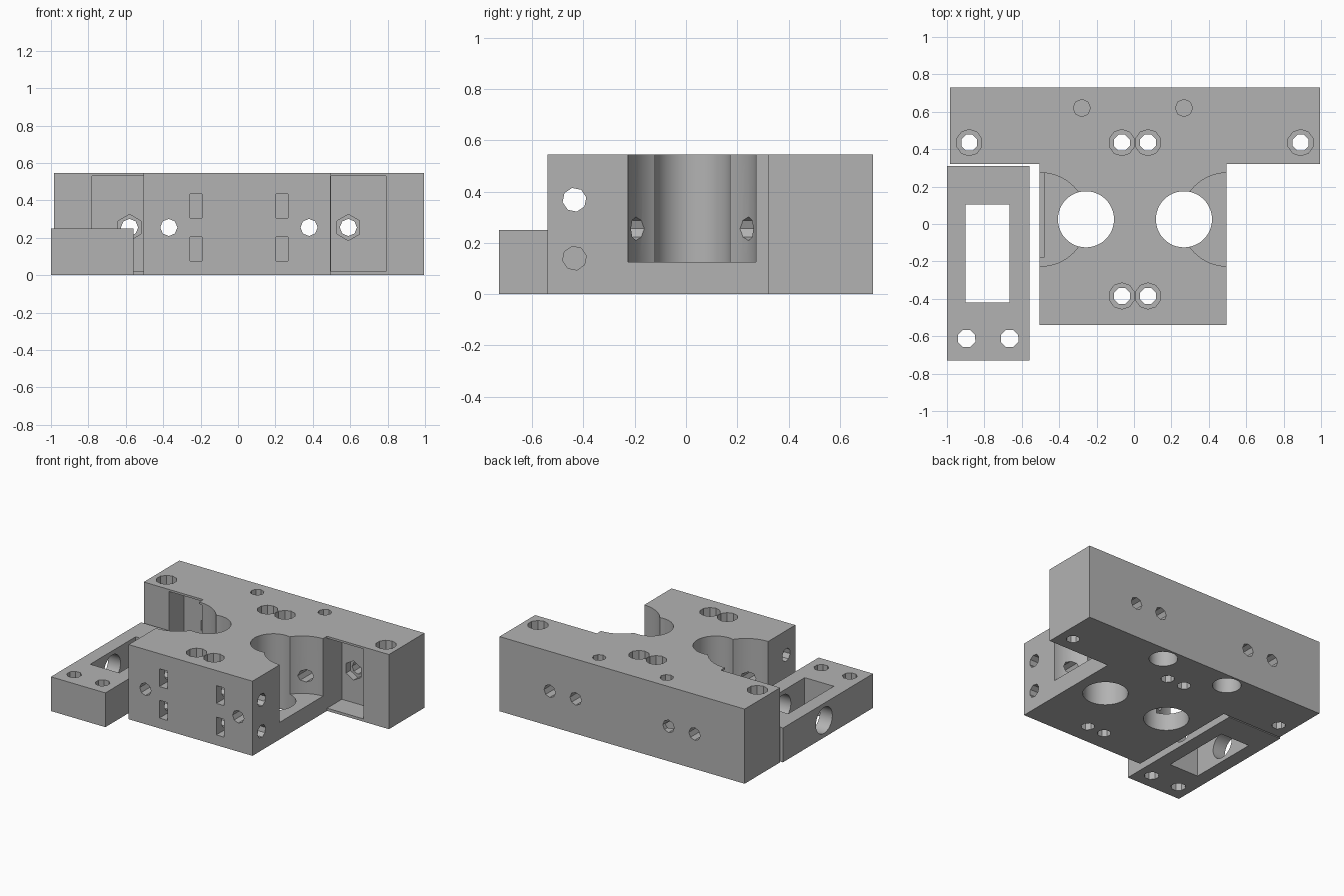
import bpy, bmesh, math
from mathutils import Matrix, Vector

cube = bpy.data.objects.get("Cube")
if cube:
    bpy.data.objects.remove(cube, do_unlink=True)

grey = bpy.data.materials.new("plain grey")
grey.use_nodes = True
colour = (0.45, 0.45, 0.45, 1)
grey.diffuse_color = colour
grey.node_tree.nodes["Principled BSDF"].inputs["Base Color"].default_value = colour

H = 0.545          # block height
MID = 0.005        # mirror plane of the block's holes
TURN = {"x": Matrix.Rotation(math.pi / 2, 4, "Y"),
        "y": Matrix.Rotation(-math.pi / 2, 4, "X"),
        "z": Matrix.Identity(4)}


def make_object(name, bm):
    bmesh.ops.recalc_face_normals(bm, faces=bm.faces)
    mesh = bpy.data.meshes.new(name)
    bm.to_mesh(mesh)
    bm.free()
    mesh.materials.append(grey)
    obj = bpy.data.objects.new(name, mesh)
    bpy.context.scene.collection.objects.link(obj)
    return obj


def prism(name, points, z0, z1):
    bm = bmesh.new()
    face = bm.faces.new([bm.verts.new((x, y, z0)) for x, y in points])
    top = bmesh.ops.extrude_face_region(bm, geom=[face])["geom"]
    bmesh.ops.translate(bm, vec=(0, 0, z1 - z0),
                        verts=[v for v in top if isinstance(v, bmesh.types.BMVert)])
    return make_object(name, bm)


def box(name, x0, x1, y0, y1, z0, z1):
    return prism(name, [(x0, y0), (x1, y0), (x1, y1), (x0, y1)], z0, z1)


def cut(target, cutter):
    mod = target.modifiers.new("cut", "BOOLEAN")
    mod.operation, mod.solver, mod.object = "DIFFERENCE", "EXACT", cutter
    graph = bpy.context.evaluated_depsgraph_get()
    graph.update()
    mesh = bpy.data.meshes.new_from_object(target.evaluated_get(graph))
    target.modifiers.clear()
    target.data = mesh
    bpy.data.objects.remove(cutter, do_unlink=True)


def drill(target, axis, centre, radius, length, sides=8, spin=0.0):
    """Cut a round hole centred on a point along an axis."""
    bm = bmesh.new()
    bmesh.ops.create_cone(bm, cap_ends=True, segments=sides, radius1=radius,
                          radius2=radius, depth=length,
                          matrix=Matrix.Translation(Vector(centre)) @ TURN[axis]
                          @ Matrix.Rotation(spin, 4, "Z"))
    cut(target, make_object("drill", bm))


def pocket(target, *limits):
    cut(target, box("pocket", *limits))


# T-shaped block
block = prism("main_block", [(-0.505, -0.54), (0.495, -0.54), (0.495, 0.32), (0.995, 0.32),
                             (0.995, 0.73), (-0.985, 0.73), (-0.985, 0.32), (-0.505, 0.32)], 0, H)

# side recesses for the arms
pocket(block, -0.78, -0.48, -0.18, 0.49, 0.02, 0.53)
pocket(block, 0.496, 0.79, 0.1, 0.49, 0.02, 0.53)

for side in (-1, 1):
    # shaft bores and round side pockets
    drill(block, "z", (MID + side * 0.262, 0.025, 0.3), 0.15, 1, 48)
    drill(block, "z", (side * 0.5, 0.024, 0.125 + 0.5), 0.25, 1, 64)
    # long bolt holes from front to back, with hexagonal nut seats
    for offset in (0.375, 0.585):
        drill(block, "y", (MID + side * offset, 0, 0.255), 0.046, 3)
    drill(block, "y", (MID + side * 0.585, 0.49, 0.255), 0.07, 0.1, 6)
    # paired vertical bolt holes and outer mounting holes, counterbored
    for x, y in ((0.07, 0.435), (0.07, -0.385), (0.886, 0.435)):
        drill(block, "z", (MID + side * x, y, 0.3), 0.046, 1, 8, 0.4)
        drill(block, "z", (MID + side * x, y, H), 0.07, 0.2, 10)
    # small blind holes above wider seats in the underside
    drill(block, "z", (-0.006 + side * 0.273, 0.62, H), 0.046, 0.24, 8)
    drill(block, "z", (-0.006 + side * 0.273, 0.62, 0), 0.095, 0.5, 32)
    # nut slots in the front face
    for low in (0.075, 0.305):
        x = MID + side * 0.23
        pocket(block, x - 0.032, x + 0.032, -0.7, -0.37, low, low + 0.13)

# cross bolt holes
for z in (0.14, 0.368):
    drill(block, "x", (0, -0.435, z), 0.047, 3, 8, 0.2)

# separate slider plate with window, bolt holes and rod bore
plate = box("slider_plate", -1, -0.56, -0.73, 0.31, 0, 0.25)
pocket(plate, -0.9, -0.665, -0.42, 0.105, -0.1, 0.4)
for x in (-0.895, -0.665):
    drill(plate, "z", (x, -0.612, 0.1), 0.05, 1, 8, 0.4)
drill(plate, "x", (-0.78, -0.165, 0.125), 0.095, 1, 32)

# smooth bores, sharp edges
bpy.ops.object.select_all(action="DESELECT")
for obj in (block, plate):
    obj.select_set(True)
bpy.context.view_layer.objects.active = block
bpy.ops.object.shade_smooth_by_angle(angle=math.radians(30))
